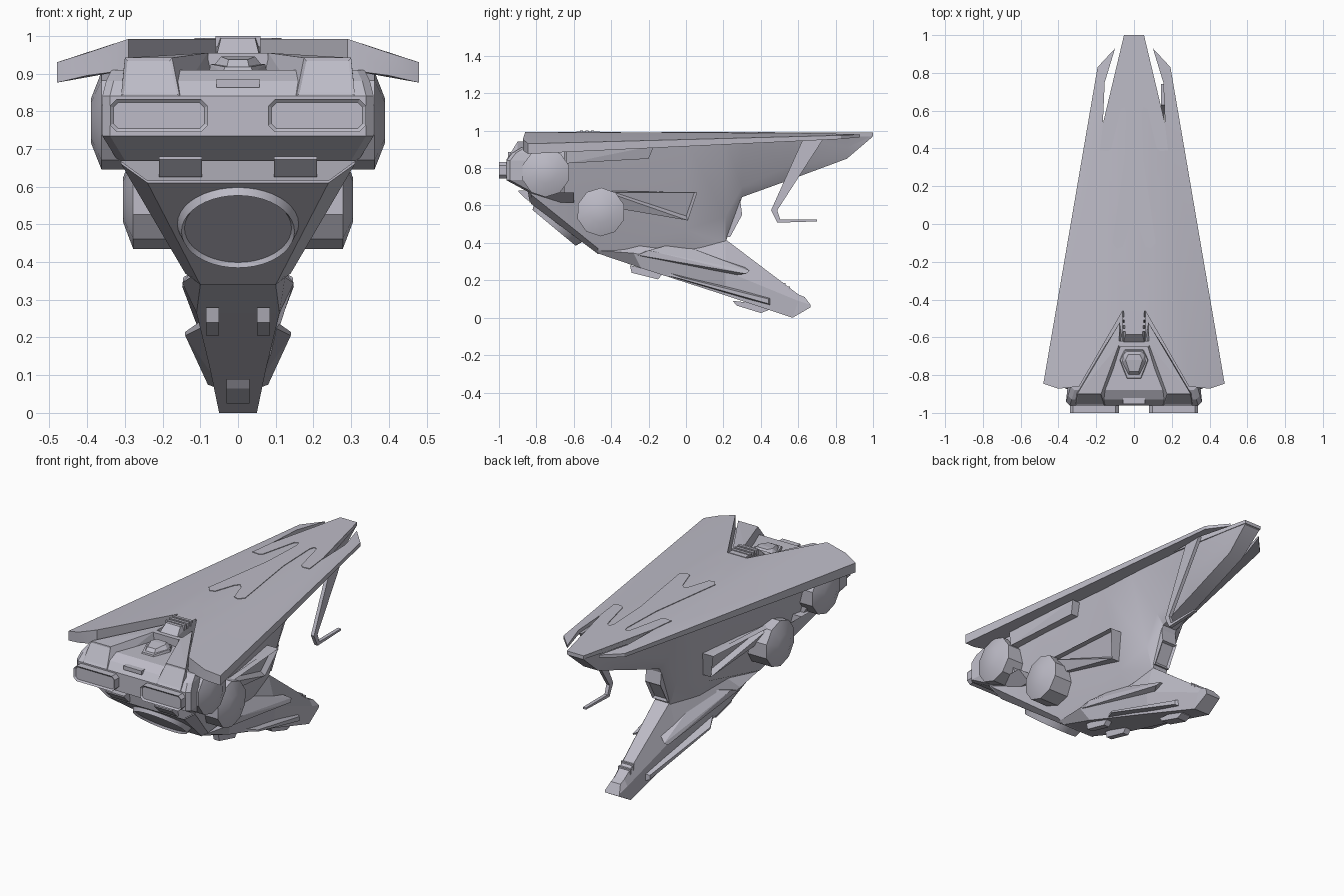
import bpy, bmesh, math
from mathutils import Vector, Matrix

if "Cube" in bpy.data.objects:
    bpy.data.objects.remove(bpy.data.objects["Cube"])

hull_grey = bpy.data.materials.new("lilac_grey")
hull_grey.use_nodes = True
COLOR = (0.51, 0.50, 0.57, 1)
hull_grey.diffuse_color = COLOR
hull_grey.node_tree.nodes["Principled BSDF"].inputs["Base Color"].default_value = COLOR


def finish(name, bm, mirror=False, smooth=False):
    bmesh.ops.recalc_face_normals(bm, faces=bm.faces)
    me = bpy.data.meshes.new(name)
    bm.to_mesh(me)
    bm.free()
    me.materials.append(hull_grey)
    if smooth:
        me.shade_smooth()
        me.set_sharp_from_angle(angle=math.radians(30))
    ob = bpy.data.objects.new(name, me)
    bpy.context.collection.objects.link(ob)
    if mirror:
        ob.modifiers.new("Mirror", 'MIRROR').use_clip = True
    return ob


def inset_facing(bm, direction, width, depth):
    """Sink a panel into the face that points most along direction."""
    bm.normal_update()
    face = max(bm.faces, key=lambda f: f.normal.dot(Vector(direction)) * f.calc_area())
    bmesh.ops.inset_individual(bm, faces=[face], thickness=width, depth=0)
    bmesh.ops.translate(bm, verts=face.verts, vec=face.normal * -depth)


def solid(name, points, mirror=False, panel=None):
    """Convex block through a few corner points."""
    bm = bmesh.new()
    for p in points:
        bm.verts.new(p)
    bmesh.ops.convex_hull(bm, input=bm.verts)
    bmesh.ops.dissolve_limit(bm, angle_limit=0.02, verts=bm.verts, edges=bm.edges)
    bmesh.ops.recalc_face_normals(bm, faces=bm.faces)
    if panel:
        inset_facing(bm, *panel)
    return finish(name, bm, mirror)


def box(name, xs, ys, zs, mirror=False, panel=None):
    return solid(name, [(x, y, z) for x in xs for y in ys for z in zs], mirror, panel)


def loft(name, half_rings, smooth=False):
    """Skin rings given by their +x half, mirrored across the middle."""
    bm = bmesh.new()
    rings = []
    for half in half_rings:
        pts = half + [(-x, y, z) for x, y, z in reversed(half)]
        rings.append([bm.verts.new(p) for p in pts])
    n = len(rings[0])
    for a, b in zip(rings, rings[1:]):
        for i in range(n):
            j = (i + 1) % n
            bm.faces.new((a[i], a[j], b[j], b[i]))
    bm.faces.new(rings[0])
    bm.faces.new(rings[-1])
    return finish(name, bm, smooth=smooth)


def drum(name, x0, x1, x2, y, z, r):
    """Ten-sided wheel with a shallow domed cap on each flank."""
    bm = bmesh.new()
    rings = []
    for x, rad in ((x0, r), (x1, r), (x2, r * 0.45)):
        rings.append([bm.verts.new((x, y + rad * math.cos(i * math.tau / 10 + 0.3),
                                    z + rad * math.sin(i * math.tau / 10 + 0.3)))
                      for i in range(10)])
    for a, b in zip(rings, rings[1:]):
        for i in range(10):
            bm.faces.new((a[i], a[i - 1], b[i - 1], b[i]))
    bm.faces.new(rings[0])
    bm.faces.new(rings[-1])
    return finish(name, bm, True, True)


# Top deck: folded wings, front notch and rear slits
deck_pts = [(0, -.46, .992, .90), (.06, -.46, .992, .90), (.29, -.86, .992, .91),
            (.40, -.872, .955, .895), (.48, -.845, .93, .876), (.193, .83, .975, .955),
            (.10, .93, .98, .965), (.155, .75, .985, .96), (.165, .53, .988, .955),
            (.053, 1, .986, .97), (0, 1, .986, .97)]
deck_faces = [(0, 1, 8), (0, 8, 10), (8, 9, 10), (1, 2, 8), (2, 3, 4),
              (2, 4, 8), (4, 5, 8), (5, 7, 8), (5, 6, 7)]
bm = bmesh.new()
top = [bm.verts.new((x, y, t)) for x, y, t, b in deck_pts]
low = [bm.verts.new((x, y, b)) for x, y, t, b in deck_pts]
for f in deck_faces:
    bm.faces.new([top[i] for i in f])
    bm.faces.new([low[i] for i in reversed(f)])
for i in range(len(top) - 1):
    bm.faces.new((top[i], low[i], low[i + 1], top[i + 1]))
finish("deck", bm, True, True)

# Thin raised spine plate with forked legs
fork = [(0, .02), (.02, .0), (.06, -.12), (.09, -.13), (.115, -.1), (.05, .34), (.04, .59),
        (.05, .62), (.07, .61), (.12, .4), (.14, .385), (.18, .39), (.164, .53), (.053, 1)]
bm = bmesh.new()
outline = fork + [(-x, y) for x, y in reversed(fork[1:])]
plate = bm.faces.new([bm.verts.new((x, y, .9875 - .0041 * y)) for x, y in outline])
ext = bmesh.ops.extrude_face_region(bm, geom=[plate])
bmesh.ops.translate(bm, vec=(0, 0, .006),
                    verts=[v for v in ext["geom"] if isinstance(v, bmesh.types.BMVert)])
finish("spine_plate", bm)

# Main hull: station, then (width, height) of the top, middle and bottom corners
stations = [(-.83, (.33, .90), (.31, .66), (.24, .61)),
            (-.47, (.29, .905), (.14, .37), (.10, .34)),
            (0, (.22, .95), (.105, .47), (.08, .36)),
            (.21, (.20, .955), (.085, .54), (.045, .40)),
            (.30, (.19, .96), (.09, .70), (.045, .645)),
            (.55, (.155, .965), (.10, .81), (.045, .735)),
            (.86, (.085, .97), (.06, .91), (.045, .85)),
            (.995, (.052, .983), (.052, .975), (.05, .965))]
loft("hull", [[(w, y, z) for w, z in row] for y, *row in stations], True)

# Keel boom sweeping down to the tail
loft("keel", [
    [(.09, -.47, .37), (.125, -.48, .36), (.10, -.46, .34)],
    [(.07, -.2, .44), (.148, -.28, .345), (.11, -.24, .265)],
    [(.045, .21, .42), (.09, .21, .25), (.075, .21, .12)],
    [(.03, .60, .125), (.05, .60, .09), (.05, .57, 0)],
    [(.03, .635, .11), (.045, .665, .07), (.045, .665, .055)]])
solid("keel_rail", [(.09, -.12, .23), (.09, -.12, .25), (.14, -.02, .205), (.14, -.02, .215),
                    (.04, .46, .06), (.04, .46, .11), (.08, .44, .075), (.08, .44, .10)], True)
solid("keel_fin", [(.05, -.3, .33), (.148, -.26, .335), (.145, -.2, .36), (.07, -.05, .40),
                   (.11, .32, .235), (.10, .34, .25), (.04, .2, .22), (.04, .3, .28)], True)
for y in (.52, .545):
    box("tail_rib", (-.04, .04), (y, y + .012), (.12, .185 - (y - .52) * .75))

# Skids under the keel
solid("front_skid", [(x, y, z) for x in (.05, .085)
                     for y, z in ((-.30, .28), (-.29, .24), (-.15, .205), (-.12, .24))], True)
solid("rear_skid", [(x, y, z) for x in (-.03, .03)
                    for y, z in ((.25, .09), (.27, .065), (.40, .025), (.44, .04), (.44, .07))])

# Rear sensor panel on the step between hull and keel
solid("rear_panel", [(x, y, z) for x in (-.048, .048)
                     for y, z in ((.18, .44), (.235, .43), (.30, .55), (.29, .63), (.22, .63))],
      panel=((0, 1, -.4), .015, .012))

# Head block
head = [(.67, .32, -.84), (.735, .36, -.96), (.84, .36, -.96), (.88, .35, -.93), (.91, .335, -.88)]
loft("head", [[(w - .02, y, z), (w, y + .02, z), (w - .03, -.65, z)] for z, w, y in head])
loft("chin_lip", [[(.315, -.845, .67), (.31, -.6, .67)], [(.24, -.835, .615), (.24, -.6, .615)]])
solid("chin_tab", [(x, y, z) for x in (.095, .21) for y, z in
                   ((-.895, .68), (-.895, .672), (-.845, .625), (-.80, .64), (-.80, .68))], True)
box("brow_vent", (-.057, .057), (-.952, -.92), (.863, .885))

# Front lamps with chamfered corners
c = .018
lamp = [(x, z) for x0, x1 in ((.08, .08 + c), (.34, .34 - c))
        for z0, z1 in ((.745, .745 + c), (.832, .832 - c)) for x, z in ((x0, z1), (x1, z0))]
solid("front_lamp", [(x, y, z) for x, z in lamp for y in (-1, -.95)], True,
      ((0, -1, 0), .01, .008))

# Round dish on the sloping chin
bm = bmesh.new()
bmesh.ops.create_cone(bm, cap_ends=True, segments=40, radius1=.165, radius2=.15, depth=.04)
inset_facing(bm, (0, 0, 1), .008, .012)
slope = Vector((0, -.64, -.77)).to_track_quat('Z', 'Y').to_matrix().to_4x4()
bmesh.ops.transform(bm, matrix=Matrix.Translation((0, -.693, .496)) @ slope, verts=bm.verts)
finish("chin_dish", bm, smooth=True)

# Console inside the deck notch
solid("console_slab", [(.155, -.962, .842), (.31, -.962, .842), (.175, -.90, .942), (.30, -.90, .942),
                       (.08, -.64, .955), (.075, -.52, .955), (.155, -.90, .85), (.31, -.90, .85),
                       (.06, -.64, .86), (.075, -.52, .86)], True, ((0, -1, .3), .01, .004))
box("console_bar", (-.08, .08), (-.65, -.62), (.88, .955))
solid("cockpit_base", [(x * s, y, z) for s in (-1, 1) for x, y, z in
                       ((.04, -.82, .90), (.078, -.72, .90), (.05, -.66, .90),
                        (.035, -.815, .918), (.072, -.72, .925), (.045, -.67, .925))])
solid("cockpit_dome", [(x * s, y, z) for s in (-1, 1) for x, y, z in
                       ((.03, -.80, .915), (.065, -.73, .92), (.06, -.69, .92), (.04, -.67, .92),
                        (.025, -.78, .937), (.045, -.72, .945), (.03, -.69, .945))])

# Ribbed hatch at the notch apex
solid("hatch", [(x * s, y, z) for s in (-1, 1) for x, y, z in
                ((.062, -.63, .90), (.055, -.625, .955), (.045, -.585, .995),
                 (.055, -.46, .995), (.062, -.46, .90))])
for y in (-.56, -.53, -.50):
    box("hatch_rib", (-.06, .06), (y - .008, y + .008), (.97, 1.0))

# Flank drums, pods and strakes
drum("upper_drum", .24, .362, .39, -.75, .775, .13)
drum("lower_drum", .10, .278, .305, -.455, .565, .13)
solid("side_pod", [(.1, -.42, .67), (.25, -.42, .67), (.215, .06, .67), (.1, .06, .67),
                   (.1, -.40, .59), (.21, -.40, .59), (.165, .01, .52), (.08, .01, .52)],
      True, ((1, 0, -.4), .016, .03))
solid("side_strake", [(.2, -.64, .92), (.345, -.64, .91), (.29, -.17, .92), (.18, -.17, .92),
                      (.2, -.64, .83), (.335, -.64, .825), (.275, -.2, .85), (.18, -.2, .85)], True)

# Single hooked boom hanging from the left rear slit
for part in (((.63, .965), (.74, .965), (.455, .575), (.485, .57)),
             ((.455, .575), (.487, .575), (.488, .508), (.505, .522)),
             ((.488, .508), (.495, .525), (.70, .515), (.70, .525))):
    solid("hook_boom", [(x, y, z) for y, z in part for x in (.142, .162)])
